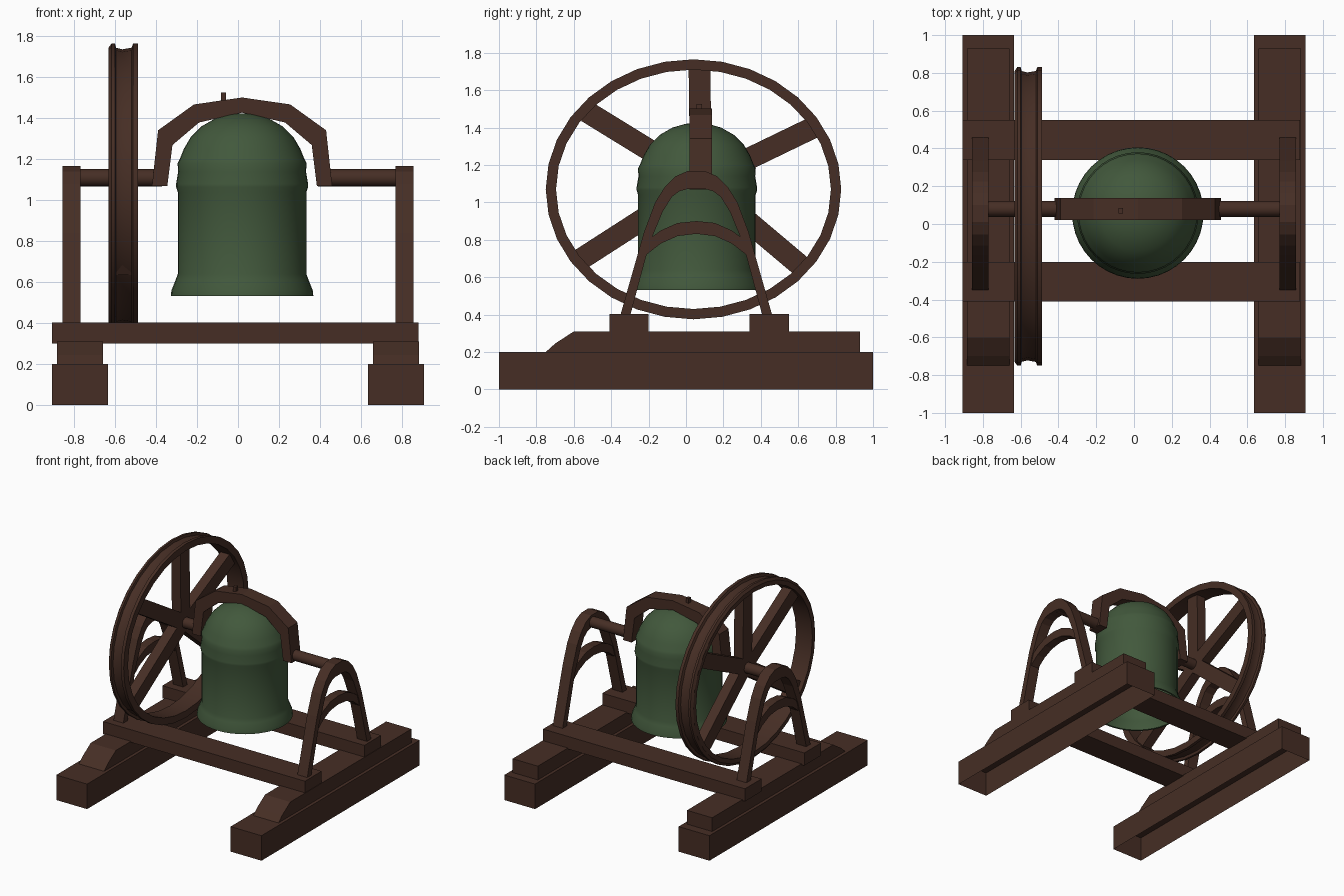
import bpy, bmesh
from math import cos, sin, pi, radians
from mathutils import Vector

cube = bpy.data.objects.get("Cube")
if cube:
    bpy.data.objects.remove(cube, do_unlink=True)


def material(name, rgb):
    m = bpy.data.materials.new(name)
    m.use_nodes = True
    m.diffuse_color = (*rgb, 1)
    m.node_tree.nodes["Principled BSDF"].inputs["Base Color"].default_value = (*rgb, 1)
    return m


wood = material("dark brown timber", (0.061, 0.027, 0.018))
bronze = material("green bronze", (0.054, 0.098, 0.045))


def finish(name, bm, mat=wood, angle=None, fix=True):
    if fix:
        bmesh.ops.recalc_face_normals(bm, faces=bm.faces)
    me = bpy.data.meshes.new(name)
    bm.to_mesh(me)
    bm.free()
    me.materials.append(mat)
    if angle:
        me.shade_smooth()
        me.set_sharp_from_angle(angle=radians(angle))
    ob = bpy.data.objects.new(name, me)
    bpy.context.collection.objects.link(ob)
    return ob


def prism(name, pts, lo, hi, axis="x", angle=None):
    """Extrude a (y, z) outline along x, or an (x, z) outline along y."""
    bm = bmesh.new()
    place = (lambda a, b, t: (t, a, b)) if axis == "x" else (lambda a, b, t: (a, t, b))
    face = bm.faces.new([bm.verts.new(place(a, b, lo)) for a, b in pts])
    top = bmesh.ops.extrude_face_region(bm, geom=[face])["geom"]
    shift = Vector(place(0, 0, hi - lo))
    bmesh.ops.translate(bm, vec=shift, verts=[v for v in top if isinstance(v, bmesh.types.BMVert)])
    return finish(name, bm, angle=angle)


def rect(a0, a1, b0, b1):
    return [(a0, b0), (a1, b0), (a1, b1), (a0, b1)]


def mirrored(half, centre):
    """Complete a left half outline given as (offset, height)."""
    return [(centre - a, b) for a, b in half] + [(centre + a, b) for a, b in reversed(half) if a > 0]


def band(name, outer, inner, centre, lo, hi, axis="x"):
    return prism(name, mirrored(outer, centre) + mirrored(inner, centre)[::-1], lo, hi, axis)


def lathe(name, rings, n, point, mat, angle, closed):
    """Join rings of n points; point(ring, angle) gives a position."""
    bm = bmesh.new()
    loops = [[bm.verts.new(point(r, 2 * pi * i / n)) for i in range(n)] for r in rings]
    pairs = list(zip(loops, loops[1:]))
    if closed:
        pairs.append((loops[-1], loops[0]))
    for a, b in pairs:
        for i in range(n):
            j = (i + 1) % n
            bm.faces.new((a[i], a[j], b[j], b[i]))
    bmesh.ops.remove_doubles(bm, verts=bm.verts, dist=0.0001)
    return finish(name, bm, mat, angle)


def rod(name, x0, x1, y, z, r, n=16):
    ring = [(y + r * cos(2 * pi * i / n), z + r * sin(2 * pi * i / n)) for i in range(n)]
    return prism(name, ring, x0, x1, angle=40)


CY = 0.055   # centre line of the frame and bell
AY, AZ = 0.08, 1.11   # axle

for side, s in (("right", -1), ("left", 1)):
    # Hollow ground sleeper, open underneath
    sleeper = prism(side + "_sleeper", rect(-1, 1, 0, 0.2), *sorted((s * 0.635, s * 0.908)))
    bm = bmesh.new()
    bm.from_mesh(sleeper.data)
    bmesh.ops.delete(bm, geom=[f for f in bm.faces if f.normal.z < -0.9], context="FACES_ONLY")
    bm.to_mesh(sleeper.data)
    bm.free()

    # Upper sleeper with sloped front
    slope = [(-0.75, 0.2), (0.93, 0.2), (0.93, 0.31), (-0.6, 0.31), (-0.7, 0.245)]
    prism(side + "_upper_sleeper", slope, *sorted((s * 0.66, s * 0.883)))

    # Arched stand with its curved brace
    lo, hi = sorted((s * 0.77, s * 0.857))
    band(side + "_arch",
         [(0.405, 0.4), (0.28, 0.84), (0.22, 1.0), (0.17, 1.08), (0.11, 1.14), (0.045, 1.168)],
         [(0.352, 0.4), (0.25, 0.78), (0.18, 0.95), (0.13, 1.03), (0.09, 1.06), (0.045, 1.072)],
         CY, lo, hi)
    band(side + "_arch_brace",
         [(0.27, 0.79), (0.19, 0.85), (0.1, 0.89), (0, 0.9)],
         [(0.28, 0.71), (0.19, 0.78), (0.1, 0.82), (0, 0.832)], CY, lo + 0.008, hi - 0.008)

# Cross beams
for name, y in (("front", -0.305), ("back", 0.445)):
    prism(name + "_cross_beam", rect(y - 0.105, y + 0.105, 0.302, 0.403), -0.907, 0.88)

# Axle halves
rod("right_axle", -0.83, -0.37, AY, AZ, 0.042)
rod("left_axle", 0.39, 0.83, AY, AZ, 0.042)
rod("wheel_hub", -0.6, -0.52, AY, AZ, 0.075)

# Yoke over the bell, with a peg on top
band("yoke",
     [(0.44, 1.07), (0.41, 1.342), (0.235, 1.468), (0, 1.502)],
     [(0.365, 1.07), (0.34, 1.27), (0.21, 1.38), (0, 1.428)], 0.02, 0.02, 0.138, "y")
prism("yoke_peg", rect(-0.082, -0.058, 1.47, 1.526), 0.055, 0.085, "y")

# Bell, hollow with a thin wall
outside = [(0, 1.425), (0.06, 1.42), (0.13, 1.4), (0.2, 1.36), (0.25, 1.31), (0.285, 1.25),
           (0.305, 1.2), (0.315, 1.18), (0.312, 1.14), (0.322, 1.08), (0.322, 1.065),
           (0.314, 1.04), (0.314, 0.64), (0.325, 0.61), (0.345, 0.56), (0.348, 0.532)]
inside = [(max(r - 0.015, 0), z - 0.012 * (z > 0.54)) for r, z in reversed(outside)]
lathe("bell", outside + inside, 40,
      lambda p, a: (0.02 + p[0] * cos(a), 0.058 + p[0] * sin(a), p[1]), bronze, 50, False)

# Oval wheel rim with a rope groove: (x, inset from the outer edge)
WY, WZ, RY, RZ = 0.04, 1.07, 0.79, 0.695
rim = [(-0.632, 0.02), (-0.618, 0), (-0.6, 0), (-0.595, 0.02), (-0.565, 0.028), (-0.52, 0.02),
       (-0.512, 0), (-0.487, 0), (-0.487, 0.055), (-0.632, 0.055)]
lathe("wheel_rim", rim, 32,
      lambda p, a: (p[0], WY + (RY - p[1]) * cos(a), WZ + (RZ - p[1]) * sin(a)), wood, 25, True)

# Five wheel spokes
hub = Vector((AY, AZ))
for i, end in enumerate([(0.072, 1.72), (-0.53, 1.485), (0.68, 1.40), (-0.58, 0.685), (0.62, 0.655)]):
    tip = Vector(end)
    d = (tip - hub).normalized()
    w = Vector((-d.y, d.x)) * 0.058
    prism("wheel_spoke_%d" % (i + 1), [hub - w, tip - w, tip + w, hub + w], -0.6, -0.52)
